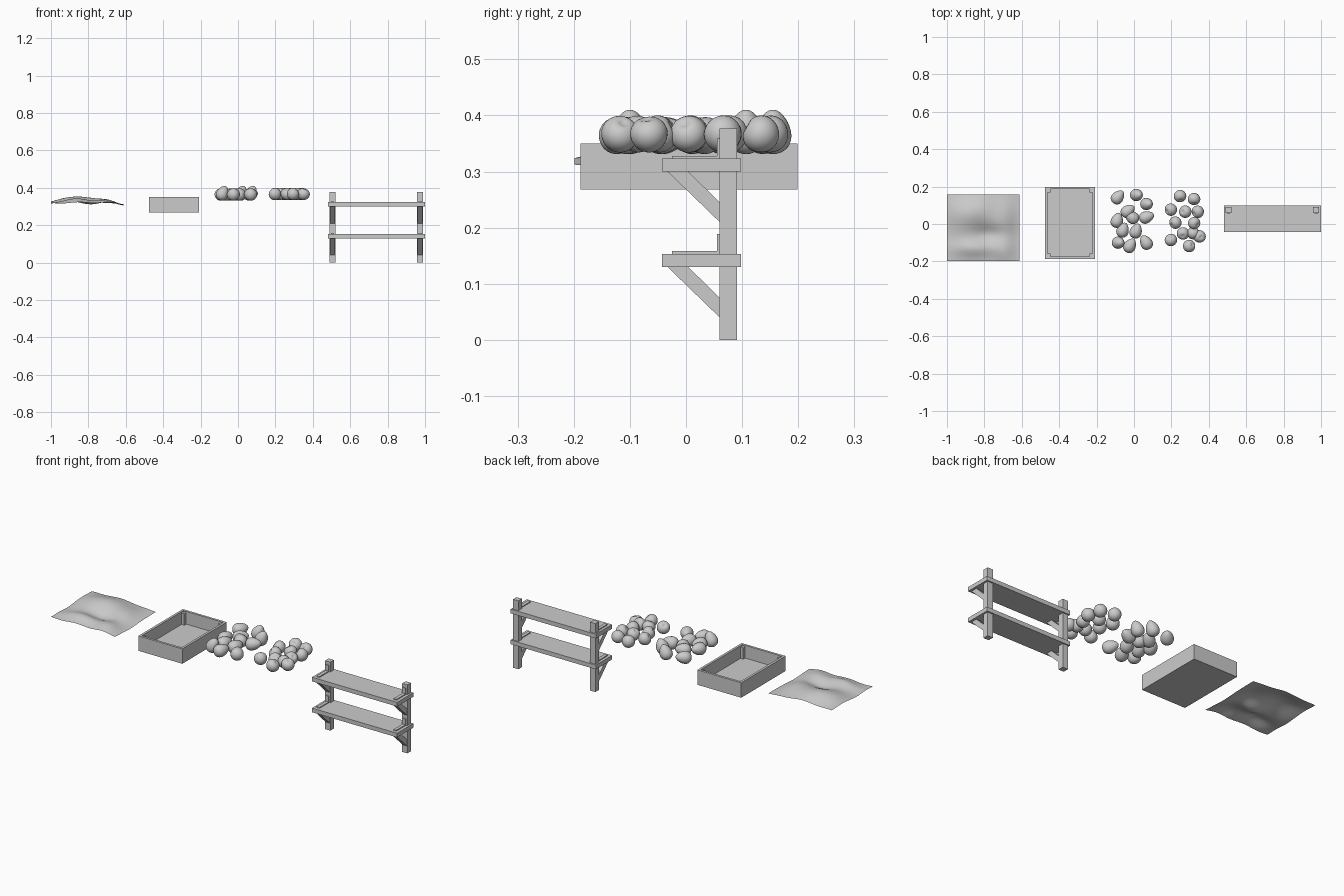
import bpy, bmesh, math, random
from mathutils import Vector, Euler

if "Cube" in bpy.data.objects:
    bpy.data.objects.remove(bpy.data.objects["Cube"])

random.seed(4)


def new_object(name, bm, smooth=False):
    bmesh.ops.recalc_face_normals(bm, faces=bm.faces)
    me = bpy.data.meshes.new(name)
    bm.to_mesh(me)
    bm.free()
    ob = bpy.data.objects.new(name, me)
    bpy.context.collection.objects.link(ob)
    for p in me.polygons:
        p.use_smooth = smooth
    return ob


def add_box(bm, x0, x1, y0, y1, z0, z1):
    vs = bmesh.ops.create_cube(bm, size=1)["verts"]
    for v in vs:
        v.co = Vector(((x0 + x1) / 2 + v.co.x * (x1 - x0),
                       (y0 + y1) / 2 + v.co.y * (y1 - y0),
                       (z0 + z1) / 2 + v.co.z * (z1 - z0)))


def box(name, *b):
    bm = bmesh.new()
    add_box(bm, *b)
    return new_object(name, bm)


def prism_x(name, x0, x1, pts):
    # side profile in y, z extruded along x
    bm = bmesh.new()
    f = bm.faces.new([bm.verts.new((x0, y, z)) for y, z in pts])
    r = bmesh.ops.extrude_face_region(bm, geom=[f])
    for v in r["geom"]:
        if isinstance(v, bmesh.types.BMVert):
            v.co.x = x1
    return new_object(name, bm)


# draped cloth: a sheet with soft folds
def cloth_height(x, y):
    def hill(cx, cy, h, sx, sy):
        return h * math.exp(-((x - cx) / sx) ** 2 - ((y - cy) / sy) ** 2)
    z = 0.318 + hill(-0.86, 0.06, 0.038, 0.11, 0.09) + hill(-0.85, -0.13, 0.022, 0.12, 0.045)
    z += hill(-0.69, 0.03, 0.018, 0.07, 0.10) + hill(-0.70, -0.15, 0.012, 0.06, 0.06)
    z -= hill(-0.77, -0.05, 0.012, 0.08, 0.04) + hill(-0.61, 0.0, 0.012, 0.06, 0.3)
    return z + 0.003 * math.sin(x * 32 + y * 14)


bm = bmesh.new()
bmesh.ops.create_grid(bm, x_segments=32, y_segments=32, size=0.5)
for v in bm.verts:
    x, y = -0.806 + v.co.x * 0.388, -0.02 + v.co.y * 0.357
    v.co = (x, y, cloth_height(x, y))
new_object("cloth", bm, True)

# open crate with corner posts
X0, X1, Y0, Y1, Z0, Z1, T = -0.476, -0.208, -0.188, 0.199, 0.268, 0.35, 0.013
box("crate_floor", X0, X1, Y0, Y1, Z0, Z0 + 0.012)
box("crate_wall_left", X0, X0 + T, Y0, Y1, Z0, Z1)
box("crate_wall_right", X1 - T, X1, Y0, Y1, Z0, Z1)
box("crate_wall_front", X0, X1, Y0, Y0 + T, Z0, Z1)
box("crate_wall_back", X0, X1, Y1 - T, Y1, Z0, Z1)
for px in (X0 + T, X1 - T - 0.017):
    for py in (Y0 + T, Y1 - T - 0.017):
        box("crate_corner_post", px, px + 0.017, py, py + 0.017, Z0, Z1 - 0.007)


def fruit(name, loc, rot, shape):
    bm = bmesh.new()
    bmesh.ops.create_uvsphere(bm, u_segments=24, v_segments=16, radius=1)
    rm = Euler(rot).to_matrix()
    for v in bm.verts:
        v.co = rm @ shape(v.co)
    low = min(v.co.z for v in bm.verts)
    for v in bm.verts:
        v.co += Vector((loc[0], loc[1], loc[2] - low))
    new_object(name, bm, True)


def egg_shape(c):
    w = 0.032 * (1 - 0.24 * c.z)
    return Vector((c.x * w, c.y * w, c.z * 0.041))


def apple_shape(c):
    r = math.hypot(c.x, c.y)
    dip = 1 - 0.22 * math.exp(-(r / 0.25) ** 2) if c.z > 0 else 1
    w = 0.0335 * (1 + 0.06 * c.z)
    return Vector((c.x * w, c.y * w, c.z * 0.032 * dip))


# egg-shaped fruit: x, y, heading (None = standing on end)
for x, y, a in [(-0.086, 0.144, 50), (0.016, 0.155, None), (0.07, 0.107, None),
                (-0.032, 0.07, 40), (-0.09, 0.02, 75), (-0.012, 0.037, 145),
                (0.068, 0.037, 20), (-0.059, -0.032, 70), (0.011, -0.037, 70),
                (-0.082, -0.1, None), (-0.021, -0.115, 60), (0.064, -0.098, 120)]:
    tilt = math.radians(25 if a is None else 80)
    fruit("oval_fruit", (x, y, 0.331), (0, tilt, math.radians(a or 0)), egg_shape)

# round fruit
for x, y in [(0.246, 0.15), (0.321, 0.134), (0.198, 0.077), (0.275, 0.066),
             (0.342, 0.066), (0.222, 0.008), (0.321, 0.005), (0.262, -0.05),
             (0.316, -0.05), (0.35, -0.066), (0.198, -0.086), (0.294, -0.118)]:
    fruit("round_fruit", (x, y, 0.334),
          (random.uniform(-1, 1), random.uniform(-1, 1), random.uniform(0, 6)), apple_shape)

# shelf rack: posts, boards, braces and L brackets
for z in (0.13, 0.3):
    box("shelf_board", 0.481, 1.0, -0.043, 0.098, z, z + 0.023)
for x in (0.489, 0.958):
    box("rack_post", x, x + 0.032, 0.06, 0.091, 0, 0.377)
    for z in (0.13, 0.3):
        prism_x("shelf_brace", x + 0.003, x + 0.029,
                [(-0.033, z), (0.004, z), (0.06, z - 0.055), (0.06, z - 0.09)])
        t = z + 0.023
        prism_x("shelf_bracket", x + 0.007, x + 0.025,
                [(-0.025, t), (0.06, t), (0.06, t + 0.036), (0.055, t + 0.036),
                 (0.055, t + 0.005), (-0.025, t + 0.005)])
